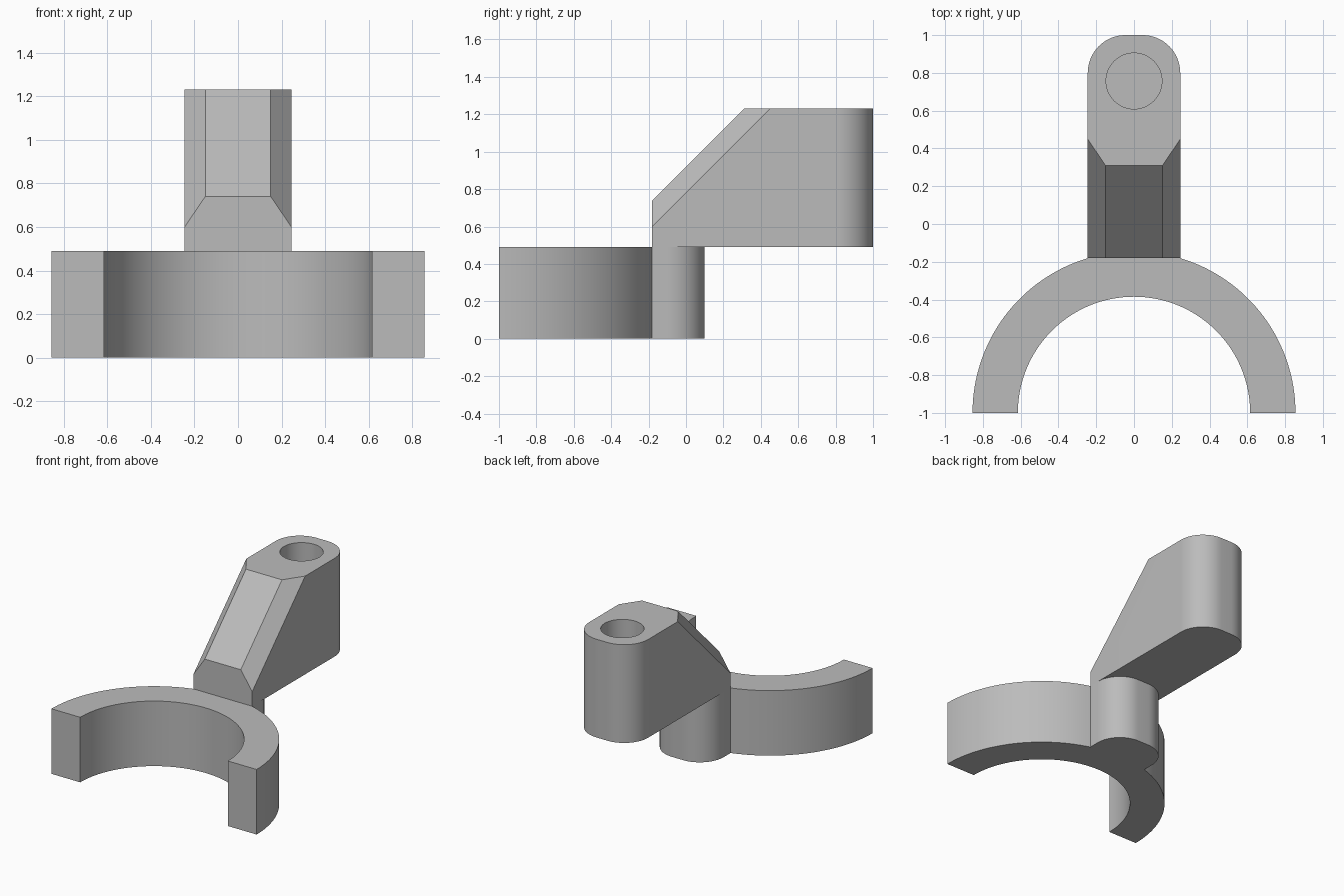
import bpy, bmesh, math
from mathutils import Vector

if "Cube" in bpy.data.objects:
    bpy.data.objects.remove(bpy.data.objects["Cube"])

W, R = 0.245, 0.20            # half width and corner radius shared by arm and boss
RING_Y, R_IN, R_OUT = -1.0, 0.615, 0.855
BASE_H, TOP = 0.49, 1.23
JOIN_Y = RING_Y + math.sqrt(R_OUT**2 - W**2)

grey = bpy.data.materials.new("plain grey")
grey.diffuse_color = (0.5, 0.5, 0.5, 1)
grey.use_nodes = True
grey.node_tree.nodes["Principled BSDF"].inputs["Base Color"].default_value = grey.diffuse_color


def arc(cx, cy, r, a0, a1, n):
    return [(cx + r * math.cos(a0 + (a1 - a0) * i / n),
             cy + r * math.sin(a0 + (a1 - a0) * i / n)) for i in range(n + 1)]


def rounded_end(y_max):
    """Right-to-left outline of a flat-ended tongue with rounded corners."""
    right = arc(W - R, y_max - R, R, 0, math.pi / 2, 16)
    return right + [(-x, y) for x, y in reversed(right)]


def prism(outline, z0, z1):
    bm = bmesh.new()
    face = bm.faces.new([bm.verts.new((x, y, z0)) for x, y in outline])
    ext = bmesh.ops.extrude_face_region(bm, geom=[face])
    bmesh.ops.translate(bm, vec=(0, 0, z1 - z0),
                        verts=[v for v in ext["geom"] if isinstance(v, bmesh.types.BMVert)])
    bmesh.ops.recalc_face_normals(bm, faces=bm.faces)
    return bm


def cut(bm, point, normal):
    """Slice away everything on the normal's side and cap the opening."""
    res = bmesh.ops.bisect_plane(bm, geom=bm.verts[:] + bm.edges[:] + bm.faces[:], dist=1e-5,
                                 plane_co=point, plane_no=normal, clear_outer=True)
    edges = [e for e in res["geom_cut"] if isinstance(e, bmesh.types.BMEdge)]
    bmesh.ops.contextual_create(bm, geom=edges)
    bmesh.ops.recalc_face_normals(bm, faces=bm.faces)


def finish(bm, name):
    mesh = bpy.data.meshes.new(name)
    bm.to_mesh(mesh)
    bm.free()
    mesh.materials.append(grey)
    obj = bpy.data.objects.new(name, mesh)
    bpy.context.collection.objects.link(obj)
    return obj


def smooth(obj):
    bpy.ops.object.select_all(action='DESELECT')
    obj.select_set(True)
    bpy.context.view_layer.objects.active = obj
    bpy.ops.object.shade_smooth_by_angle(angle=math.radians(25))


# Half-ring clamp with the rounded boss at its back
a_join = math.acos(W / R_OUT)
outline = (arc(0, RING_Y, R_OUT, 0, a_join, 32) + rounded_end(0.10)
           + arc(0, RING_Y, R_OUT, math.pi - a_join, math.pi, 32)
           + arc(0, RING_Y, R_IN, math.pi, 0, 64))
smooth(finish(prism(outline, 0, BASE_H), "clamp_ring"))

# Arm: rounded tongue with a sloped front and two chamfers along the slope
bm = prism([(W, JOIN_Y)] + rounded_end(1.0) + [(-W, JOIN_Y)], BASE_H, TOP)
cut(bm, (0, JOIN_Y, 0.74), (0, -1, 1))
along = Vector((0, 1, 1))
for side in (1, -1):
    a = Vector((side * 0.15, JOIN_Y, 0.74))
    b = Vector((side * W, JOIN_Y, 0.60))
    n = along.cross(b - a)
    cut(bm, a, n if n.z > 0 else -n)
arm = finish(bm, "arm")

# Blind hole in the top of the arm
bm = prism(arc(0, 0.757, 0.148, 0, math.tau * 63 / 64, 63), 0.74, TOP + 0.1)
cutter = finish(bm, "hole_cutter")
mod = arm.modifiers.new("hole", 'BOOLEAN')
mod.object, mod.operation, mod.solver = cutter, 'DIFFERENCE', 'EXACT'
bpy.context.view_layer.objects.active = arm
arm.select_set(True)
bpy.ops.object.modifier_apply(modifier="hole")
bpy.data.objects.remove(cutter)
smooth(arm)
